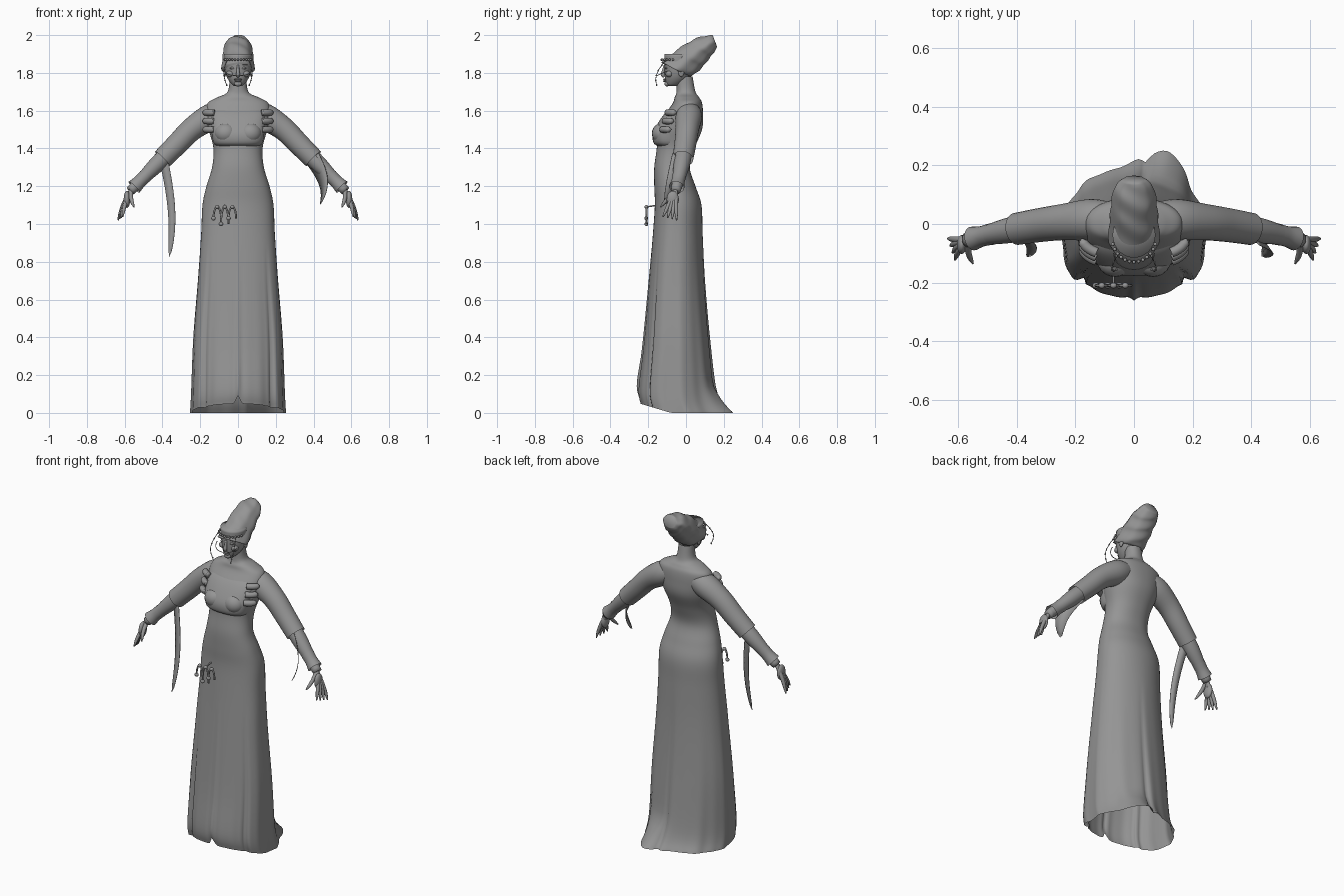
import bpy
from math import sin, cos, pi, exp, sqrt, copysign
from mathutils import Vector

default_cube = bpy.data.objects.get("Cube")
if default_cube:
    bpy.data.objects.remove(default_cube, do_unlink=True)

grey = (0.3, 0.3, 0.3, 1)
stone = bpy.data.materials.new("stone_grey")
stone.use_nodes = True
stone.diffuse_color = grey
stone.node_tree.nodes["Principled BSDF"].inputs["Base Color"].default_value = grey


def add_mesh(name, verts, faces):
    mesh = bpy.data.meshes.new(name)
    mesh.from_pydata(verts, [], faces)
    mesh.update()
    mesh.shade_smooth()
    mesh.materials.append(stone)
    part = bpy.data.objects.new(name, mesh)
    bpy.context.collection.objects.link(part)
    return part


def fractions(count):
    return [index / (count - 1) for index in range(count)]


def angles(count):
    return [2 * pi * index / count for index in range(count)]


def resample(rows, steps):
    """Smooth curve through rows of numbers."""
    rows = [Vector(row) for row in rows]
    last = len(rows) - 1
    slopes = [(rows[min(i + 1, last)] - rows[max(i - 1, 0)]) / 2 for i in range(last + 1)]
    curve = []
    for i in range(last):
        for step in range(steps):
            u = step / steps
            v = 1 - u
            curve.append(rows[i] * (v * v * (1 + 2 * u)) + slopes[i] * (u * v * v)
                         + rows[i + 1] * (u * u * (3 - 2 * u)) - slopes[i + 1] * (u * u * v))
    return curve + [rows[last]]


def skin(name, rings, caps=True):
    size = len(rings[0])
    verts = [point for ring in rings for point in ring]
    faces = []
    for start in range(0, len(verts) - size, size):
        for j in range(size):
            k = (j + 1) % size
            faces.append((start + j, start + k, start + size + k, start + size + j))
    if caps:
        faces.append(tuple(reversed(range(size))))
        faces.append(tuple(range(len(verts) - size, len(verts))))
    return add_mesh(name, verts, faces)


def oval(front, back, half_width, count, squareness=1, taper=1):
    """Ring spanning a front and a back (y, z) point."""
    middle, reach = (front + back) / 2, (back - front) / 2
    ring = []
    for angle in angles(count):
        power = squareness if sin(angle) < 0 else 1
        across = copysign(abs(cos(angle)) ** taper, cos(angle))
        along = copysign(abs(sin(angle)) ** power, sin(angle))
        ring.append(Vector((half_width * across, *(middle + reach * along))))
    return ring


def tube(name, path, sides=16, caps=True):
    """Path points are (x, y, z, radius)."""
    points = resample(path, 4)
    rings = []
    for i, point in enumerate(points):
        ahead = points[min(i + 1, len(points) - 1)].xyz - points[max(i - 1, 0)].xyz
        side = ahead.cross(Vector((0.05, 1, 0))).normalized()
        up = side.cross(ahead).normalized()
        rings.append([point.xyz + (side * cos(a) + up * sin(a)) * point[3] for a in angles(sides)])
    return skin(name, rings, caps)


def blob(name, x, y, z, size):
    rings = []
    for u in fractions(13):
        spread = sin(pi * u) + 0.01
        rings.append([Vector((x + size[0] * spread * cos(a), y + size[1] * spread * sin(a),
                              z - size[2] * cos(pi * u))) for a in angles(20)])
    return skin(name, rings)


def drape(point, angle):
    """Pleats, slits, a pointed front crease, a rising front hem and a train."""
    weight = max(0, 0.9 - point.z)
    low = max(0, 1 - point.z / 0.15)
    fold = 1 + 0.02 * weight * sin(9 * angle) + 0.01 * weight * sin(17 * angle)
    for slit in (0.45 * pi, 1.22 * pi, 1.78 * pi):
        fold -= 0.11 * weight * exp(-((angle - slit) * 18) ** 2)
    point.x *= fold
    point.y *= fold
    tip = exp(-((angle - 1.5 * pi) * 14) ** 2)
    point.y -= 0.02 * weight * tip
    corner = low * exp(-((angle - 0.36 * pi) * 3) ** 2)
    point.x += 0.02 * corner
    point.y += 0.07 * corner
    rise = 0.3 * max(0, -0.08 - point.y) + 0.04 * tip
    if point.z < 0.3:
        point.z = rise + point.z * (1 - rise / 0.3)
    return point


# Gown: height, front, back, half width from the hem to the neck
gown_rows = [(0, -.24, .2, .25), (.1, -.25, .16, .245), (.4, -.22, .125, .235),
             (.7, -.195, .1, .212), (.95, -.175, .088, .195), (1.1, -.165, .082, .188),
             (1.2, -.168, .05, .167), (1.3, -.168, .02, .137), (1.4, -.155, .045, .13),
             (1.5, -.15, .085, .155), (1.58, -.11, .09, .17), (1.64, -.07, .085, .16),
             (1.67, -.06, .07, .11), (1.7, -.05, .05, .055), (1.78, -.05, .035, .044)]
gown_rings = []
for height, front, back, half_width in resample(gown_rows, 6):
    skirt = min(1, max(0, 1.3 - height) * 2)
    ring = oval(Vector((front, height)), Vector((back, height)), half_width, 120,
                .85 - .23 * skirt, .9 + .2 * skirt)
    gown_rings.append([drape(point, angle) for point, angle in zip(ring, angles(120))])
skin("gown", gown_rings, caps=False)

# Bodice plate with an overhanging lower edge
bodice_rows = [(1.41, -.145, .11), (1.43, -.172, .13), (1.48, -.175, .14),
               (1.54, -.145, .145), (1.59, -.108, .14), (1.62, -.07, .11)]
skin("bodice", [oval(Vector((front, height)), Vector((0, height)), half_width, 48, .75, .8)
                for height, front, half_width in resample(bodice_rows, 4)])


def wrap(turn, half_width, offset, height, radius):
    """Point lying on the front of the torso."""
    return (half_width * sin(turn), 0.03 * turn * turn - 0.155 + offset, height, radius)


def arm_point(side, x, radius):
    """Point on the arm's axis, flattening toward the shoulder."""
    return (side * x, 0.02 - 0.23 * x * x, 1.745 - x - 0.6 * max(0, 0.2 - x), radius)


def digit(name, side, tip):
    """Finger or thumb tapering from the wrist to its tip."""
    wrist = Vector((.565, -.055, 1.18))
    path = []
    for u in fractions(6):
        x, y, z = wrist.lerp(Vector(tip), u)
        path.append((side * (x + 0.008 * sin(pi * u)), y, z, 0.011 * sqrt(1.1 - u ** 3)))
    tube(name, path, sides=10)


def sleeve_tail(name, side, length, sway, lean):
    """Torn cloth strip hanging from the elbow."""
    edges = []
    for u in fractions(16):
        half = 0.03 * sqrt(1 - u)
        x = 0.395 + sway * sin(2.4 * u)
        y = -0.03 - 0.08 * u
        z = 1.345 - length * u
        edges.append(Vector((side * (x + half), y + lean * half, z + half)))
        edges.append(Vector((side * (x - half), y - lean * half, z - half)))
    faces = [(i, i + 1, i + 3, i + 2) for i in range(0, len(edges) - 2, 2)]
    cloth = add_mesh(name, edges, faces)
    cloth.modifiers.new("thickness", "SOLIDIFY").thickness = 0.003


tube("belly_fold", [wrap(2 * u - 1, .08, -.004, 1.16, .006 * sin(pi * u) + .001)
                    for u in fractions(7)])

for label, side in (("left", 1), ("right", -1)):
    # Bust, with three bodice tabs lying against the ribs
    blob(label + "_bust", side * .065, -.125, 1.48, (.06, .055, .055))
    for row in range(3):
        height = 1.5 + row * .045
        tube(f"{label}_bodice_tab_{row + 1}",
             [wrap(side * (.8 + .7 * u), .178, .01 + row * .014, height, .017 * sqrt(1.02 - u ** 6))
              for u in fractions(6)])

    # Sleeve, forearm, flared cuff and hand
    tube(label + "_sleeve", [arm_point(side, .06, .05), arm_point(side, .14, .07),
                             arm_point(side, .24, .062), arm_point(side, .32, .058),
                             arm_point(side, .4, .055)], sides=28, caps=False)
    tube(label + "_forearm", [arm_point(side, .33, .042), arm_point(side, .42, .044),
                              arm_point(side, .5, .034), arm_point(side, .57, .025)], sides=24)
    tube(label + "_cuff", [arm_point(side, .49, .037), arm_point(side, .52, .035),
                           arm_point(side, .55, .041)], sides=24, caps=False)
    blob(label + "_palm", side * .588, -.07, 1.13, (.017, .032, .045))
    for finger in range(4):
        tip = (.635 - .008 * finger, -.05 - .024 * finger, 1.02 + .006 * finger)
        digit(f"{label}_finger_{finger + 1}", side, tip)
    digit(label + "_thumb", side, (.55, -.135, 1.09))

    # Eyes, brows, cheeks and ears
    blob(label + "_eye", side * .03, -.104, 1.825, (.014, .008, .006))
    blob(label + "_brow", side * .032, -.1, 1.846, (.024, .013, .005))
    blob(label + "_cheek", side * .04, -.088, 1.795, (.022, .02, .018))
    blob(label + "_ear", side * .07, -.025, 1.805, (.008, .016, .026))

    # Beaded chain hanging beside the face
    chain = [(side * (.06 + .015 * sin(pi * u)), -.11 - .05 * sin(2 * u), 1.865 - .13 * u, .002)
             for u in fractions(6)]
    tube(label + "_face_chain", chain, sides=6)
    for number, (x, y, z, radius) in enumerate(chain):
        blob(f"{label}_chain_bead_{number + 1}", x, y, z, (.004, .004, .005))

sleeve_tail("right_sleeve_tail", -1, .52, -.045, .4)
sleeve_tail("left_sleeve_tail", 1, .24, .06, -1.4)

# Head, narrowing to the chin
head_rings = []
for u in fractions(14):
    taper = (1 - u) ** 4
    z = 1.73 + .17 * u
    head_rings.append(oval(Vector((.015 * taper - .115, z)), Vector((.04 - .08 * taper, z)),
                           .073 * (1 - .7 * taper), 40))
skin("head", head_rings)
tube("nose", [(0, -.112, 1.84, .006), (0, -.12, 1.81, .008), (0, -.122, 1.79, .011),
              (0, -.114, 1.78, .007)])
for name, height in (("upper_lip", 1.766), ("lower_lip", 1.757)):
    blob(name, 0, -.113, height, (.02, .008, .005))
blob("chin", 0, -.1, 1.742, (.02, .014, .014))

# Tall swept-back hair with soft lobes and a blunt end
hair_rings = []
for u in fractions(40):
    front = Vector((.27 * u - .13, 1.855 + .145 * sin(pi * u / 2)))
    back = Vector((.02 + .145 * u ** .7, 1.78 + .155 * u))
    ring = oval(front, back, .085 * (1 - .2 * u) * sqrt(1 - .7 * u ** 8), 48)
    for point, angle in zip(ring, angles(48)):
        point.x *= 1 + .04 * cos(6 * angle) + .02 * sin(20 * u)
        point.z = min(2, point.z + .003 * sin(20 * u + 40 * point.x))
    hair_rings.append(ring)
skin("hair", hair_rings)

# Beaded headband and a chain across the face
for bead, u in enumerate(fractions(13)):
    turn = 2.4 * u - 1.2
    blob(f"headband_bead_{bead + 1}", .078 * sin(turn), -.035 - .095 * cos(turn), 1.87,
         (.006, .006, .006))
tube("cross_chain", [(.07 * cos(pi * u), -.1 - .055 * sin(pi * u), 1.81 - .025 * sin(pi * u), .002)
                     for u in fractions(7)], sides=6)

# Hip ornament: three linked arches with knobs
for link in range(3):
    middle = .04 * link - .11
    foot = 1 + .03 * (link != 1)
    tube(f"ornament_arch_{link + 1}",
         [(middle - .02 * cos(pi * u), -.21, foot + (1.09 - foot) * sin(pi * u), .005)
          for u in fractions(7)], sides=8)
    blob(f"ornament_knob_{link + 1}", middle - .02, -.21, foot, (.012, .01, .011))
    blob(f"ornament_top_{link + 1}", middle, -.21, 1.09, (.011, .01, .01))
tube("ornament_loop", [(-.07, -.21, 1.09, .004), (-.07, -.15, 1.1, .004)], sides=8)
